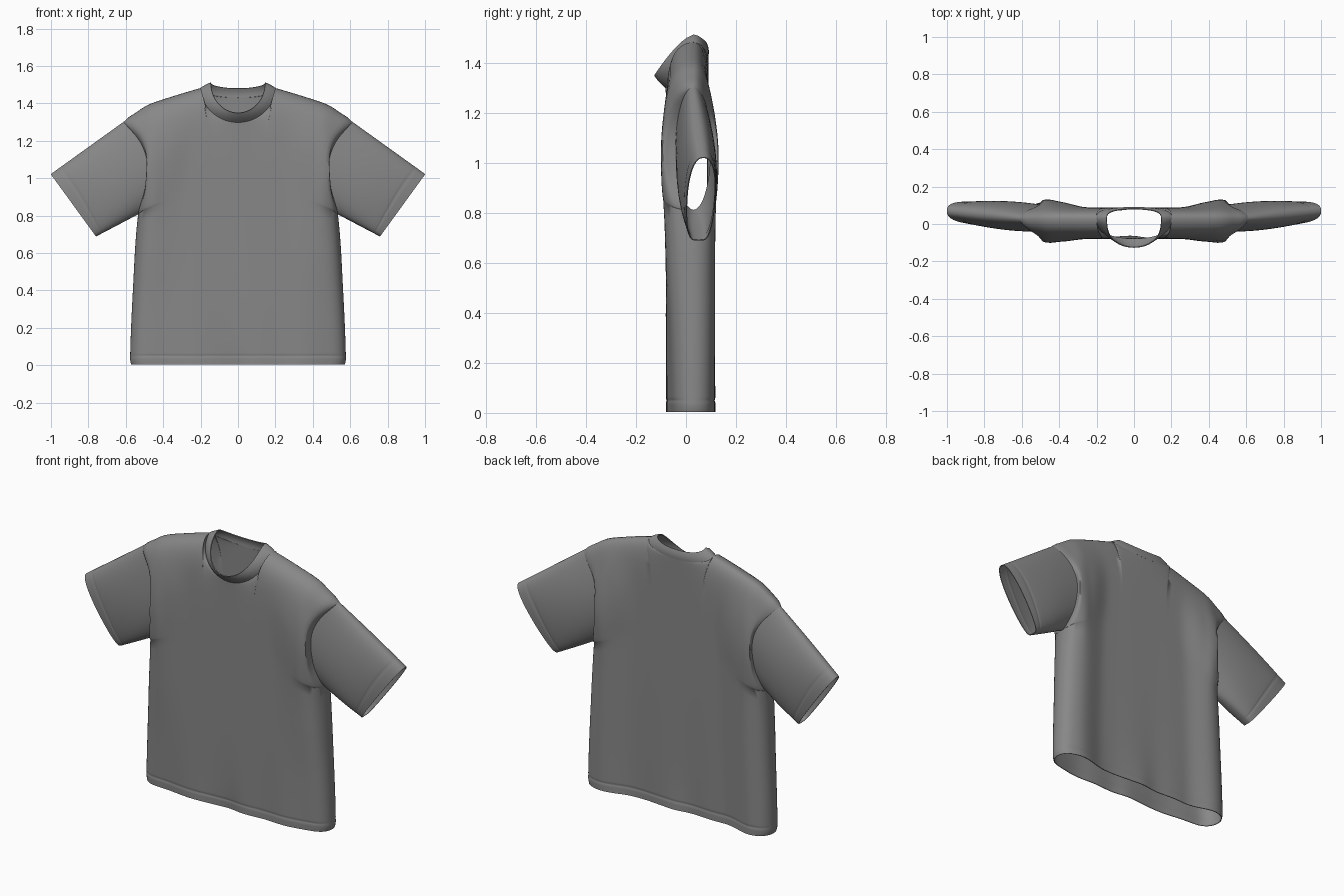
import bpy, bmesh, math
from math import sin, cos, pi, sqrt, exp

if "Cube" in bpy.data.objects:
    bpy.data.objects.remove(bpy.data.objects["Cube"])

fabric = bpy.data.materials.new("grey fabric")
fabric.diffuse_color = (0.245, 0.245, 0.245, 1)
fabric.use_nodes = True
fabric.node_tree.nodes["Principled BSDF"].inputs["Base Color"].default_value = fabric.diffuse_color
YM = 0.03            # depth of the side seams
ZE = 1.30            # height of the sleeve seam on the shoulder
VA = 0.81 / ZE       # armpit level along the side seam
N = 28               # steps along half an armhole


def curve(pts):
    """Smooth interpolation through (x, y) points."""
    def slope(i):
        a, b = pts[max(i - 1, 0)], pts[min(i + 1, len(pts) - 1)]
        return (b[1] - a[1]) / (b[0] - a[0])

    def f(x):
        x = min(max(x, pts[0][0]), pts[-1][0])
        i = 0
        while i < len(pts) - 2 and x > pts[i + 1][0]:
            i += 1
        (x0, y0), (x1, y1) = pts[i], pts[i + 1]
        h = x1 - x0
        t = (x - x0) / h
        return ((2*t**3 - 3*t*t + 1) * y0 + (t**3 - 2*t*t + t) * h * slope(i)
                + (3*t*t - 2*t**3) * y1 + (t**3 - t*t) * h * slope(i + 1))
    return f


half_width = curve([(0, .568), (.03, .575), (.4, .56), (.8, .533), (.95, .495),
                    (1.1, .487), (1.2, .525), (1.3, .61)])
shoulder = curve([(.2, 1.48), (.35, 1.435), (.48, 1.39), (.55, 1.345), (.61, 1.30)])
# front and back depth in the middle and near the sides
front_mid = curve([(0, -.075), (.4, -.078), (1.3, -.078)])
front_side = curve([(0, -.06), (.3, -.068), (.6, -.083), (1.05, -.095), (1.3, -.075)])
back_mid = curve([(0, .078), (.6, .085), (1.3, .088)])
back_side = curve([(0, .119), (.8, .119), (1.05, .116), (1.3, .09)])


def body_point(s, v, side):
    """s: -1..1 across, v: 0..1 up, side: -1 front, +1 back."""
    x0, ze = abs(s) * .61, v * ZE
    w = half_width(ze)
    c = sqrt(max(0, 1 - (x0 / .2) ** 2))
    if x0 < .2:
        top = 1.48 - (.18 if side < 0 else .05) * c
        neck = .11 * c ** .7 if side < 0 else .058 * c ** .6
    else:
        top, neck = shoulder(x0), 0
    z = v * top
    k = min(1, max(0, (abs(s) - .5) / .35))
    k = k * k * (3 - 2 * k)
    f, g = (front_mid, front_side) if side < 0 else (back_mid, back_side)
    full = abs(f(ze) + (g(ze) - f(ze)) * k - YM)
    round_s = sqrt(max(0, 1 - abs(s) ** 12))
    round_v = sqrt(max(0, 1 - v ** 22))
    # armhole opening at the edge
    edge = 0
    if v > VA:
        q = (v - VA) / (1 - VA)
        edge = .07 * max(0, 4 * q * (1 - q)) ** .5
    # vertical fold in front of and behind the armhole, rolling outwards
    high = exp(-((z - 1.06) / .2) ** 2)
    fold = .022 * high * exp(-((abs(s) * w - .465) / .04) ** 2)
    roll = .03 * high * exp(-((abs(s) - .95) / .04) ** 2) * (1 - abs(s) ** 40)
    # soft waves at the hem
    drape = .01 * side * exp(-(s / .12) ** 2 - z / .12) + .004 * sin(12 * s) * exp(-z / .3)
    d = neck + (full + drape + fold - neck) * round_v
    d = edge + (d - edge) * round_s
    d -= .003 * exp(-((z - .05) / .005) ** 2) * round_s
    x = s * w + math.copysign(roll, s)
    return (x, YM + side * d, z)


def finish(name, bm, thick):
    bmesh.ops.remove_doubles(bm, verts=bm.verts, dist=.0003)
    bmesh.ops.recalc_face_normals(bm, faces=bm.faces)
    me = bpy.data.meshes.new(name)
    bm.to_mesh(me)
    bm.free()
    me.materials.append(fabric)
    ob = bpy.data.objects.new(name, me)
    bpy.context.collection.objects.link(ob)
    for o in bpy.context.selected_objects:
        o.select_set(False)
    ob.select_set(True)
    bpy.context.view_layer.objects.active = ob
    m = ob.modifiers.new("cloth thickness", 'SOLIDIFY')
    m.thickness, m.offset = thick, 0
    bpy.ops.object.modifier_apply(modifier=m.name)
    bpy.ops.object.shade_smooth_by_angle(angle=math.radians(60))
    return ob


def skin(bm, rows, closed=False):
    """Join rows of points with quads."""
    vs = [[bm.verts.new(p) for p in r] for r in rows]
    n = len(rows[0])
    for a, b in zip(vs, vs[1:]):
        for i in range(n if closed else n - 1):
            j = (i + 1) % n
            bm.faces.new((a[i], a[j], b[j], b[i]))


# Body: front and back panels joined at the sides and shoulders
outer = [(.2 + .41 * sin(pi / 2 * k / 20)) / .61 for k in range(1, 21)]
inner = [.2 * sin(pi / 2 * k / 14) / .61 for k in range(-14, 15)]
cols = [-s for s in reversed(outer)] + inner + outer
arm_v = [VA + (1 - VA) * (1 - cos(pi * k / N)) / 2 for k in range(N + 1)]
low_z = [.004, .012, .03, .038, .043, .047, .053, .058, .065] + [.12 + .0375 * k for k in range(18)]
levels = [z / ZE for z in low_z] + arm_v
bm = bmesh.new()
for side in (-1, 1):
    skin(bm, [[body_point(s, v, side) for s in cols] for v in levels])
finish("shirt_body", bm, .004)


# Sleeves: lofted from the armhole edge to the flat oval cuff
def sleeve_point(mirror, k, t):
    side = -1 if k <= N else 1
    kk = k if k <= N else 2 * N - k
    phi = pi * kk / N
    p = body_point(1, arm_v[kk], side)
    b = (1 - cos(phi)) / 2
    bow = max(0, sin(phi)) ** (.5 + .3 * b)
    q = (.76 + .24 * b, .05 + .02 * b + side * .056 * bow, .69 + .33 * b)
    x, y, z = (p[i] + (q[i] - p[i]) * t for i in range(3))
    y += side * bow * (.012 * sin(pi * t) - .003 * exp(-((t - .87) / .012) ** 2))
    return (mirror * x, y, z)


steps = [k / 12 for k in range(11)] + [.855, .87, .885, .91, .95, .985, 1]
for mirror, name in ((1, "right_sleeve"), (-1, "left_sleeve")):
    bm = bmesh.new()
    skin(bm, [[sleeve_point(mirror, k, t) for k in range(2 * N)] for t in steps], True)
    finish(name, bm, .004)


# Collar: band from the neckline up to the smaller neck opening
def collar_point(k, t):
    a = 2 * pi * k / 80
    c, sn = cos(a), sin(a)
    f = abs(c)
    if c > 0:      # front
        base = (.2 * sn, YM - .11 * f ** .7, 1.48 - .18 * f)
        top = (.145 * sn, YM - .155 * f ** .7, 1.51 - .16 * f)
    else:          # back
        base = (.2 * sn, YM + .058 * f ** .6, 1.48 - .05 * f)
        top = (.145 * sn, YM + .05 * f ** .6, 1.51 - .03 * f)
    x, y, z = (base[i] + (top[i] - base[i]) * t for i in range(3))
    puff = .004 * sin(pi * t)
    return (x + puff * sn, y - puff * c, z)


bm = bmesh.new()
skin(bm, [[collar_point(k, t / 6) for k in range(80)] for t in range(7)], True)
finish("collar", bm, .005)
